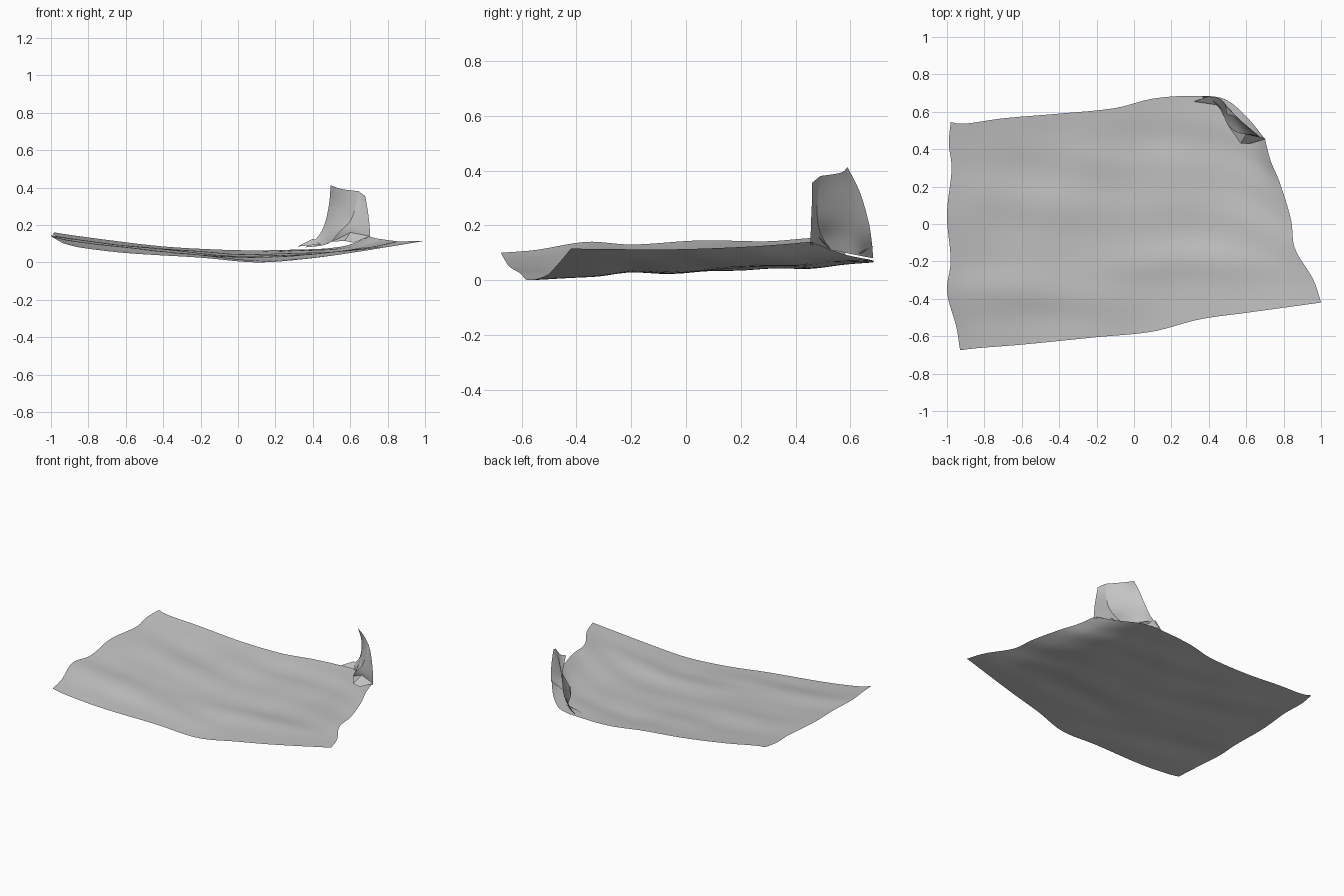
import bpy, math
from mathutils import Vector

cube = bpy.data.objects.get("Cube")
if cube:
    bpy.data.objects.remove(cube, do_unlink=True)

paper = bpy.data.materials.new("paper grey")
paper.use_nodes = True
colour = (0.55, 0.55, 0.55, 1)
paper.diffuse_color = colour
paper.node_tree.nodes["Principled BSDF"].inputs["Base Color"].default_value = colour


def curve(points, t):
    """Smooth curve through the points, t from 0 to 1, evenly paced by length."""
    p = [Vector(q) for q in points]
    lengths = [(b - a).length for a, b in zip(p, p[1:])]
    left = t * sum(lengths)
    i = 0
    while i < len(lengths) - 1 and left > lengths[i]:
        left -= lengths[i]
        i += 1
    s = min(left / lengths[i], 1)
    a, b = p[i], p[i + 1]
    before = p[i - 1] if i else a * 2 - b
    after = p[i + 2] if i + 2 < len(p) else b * 2 - a
    ta = (b - before) * (lengths[i] / ((b - a).length + (a - before).length))
    tb = (after - a) * (lengths[i] / ((b - a).length + (after - b).length))
    return (a * (2*s**3 - 3*s*s + 1) + ta * (s**3 - 2*s*s + s)
            + b * (3*s*s - 2*s**3) + tb * (s**3 - s*s))


def add_mesh(name, verts, faces):
    mesh = bpy.data.meshes.new(name)
    mesh.from_pydata(verts, [], faces)
    mesh.materials.append(paper)
    obj = bpy.data.objects.new(name, mesh)
    bpy.context.collection.objects.link(obj)
    bpy.ops.object.select_all(action="DESELECT")
    obj.select_set(True)
    bpy.context.view_layer.objects.active = obj
    bpy.ops.object.shade_smooth_by_angle(angle=math.radians(35))
    return obj


def add_patch(name, surface, nu, nv):
    verts = [surface(i / nu, j / nv) for j in range(nv + 1) for i in range(nu + 1)]
    w = nu + 1
    faces = [(j*w + i, j*w + i + 1, j*w + w + i + 1, j*w + w + i)
             for j in range(nv) for i in range(nu)]
    return add_mesh(name, verts, faces)


# Four wavy borders of the sagging sheet
front = [(-.93, -.675, .10), (-.85, -.665, .08), (-.6, -.645, .05), (-.2, -.605, .025),
         (.1, -.575, 0), (.35, -.51, .017), (.6, -.475, .05), (1, -.42, .115)]
back = [(-.98, .545, .16), (-.92, .535, .15), (-.7, .565, .12), (-.4, .59, .085),
        (-.1, .62, .068), (.1, .67, .064), (.3, .685, .068), (.48, .67, .075),
        (.6, .575, .095), (.7, .455, .14)]
left = [(-.93, -.675, .10), (-.95, -.55, .11), (-1, -.36, .14), (-.98, -.2, .13),
        (-1, .05, .145), (-.975, .3, .142), (-.99, .43, .152), (-.98, .545, .16)]
right = [(1, -.42, .115), (.96, -.3, .114), (.86, -.13, .112), (.84, .02, .114),
         (.78, .22, .122), (.73, .34, .13), (.7, .455, .14)]


def sheet_surface(u, v):
    a, b, c, d = [Vector(p) for p in (front[0], front[-1], back[0], back[-1])]
    p = curve(front, u) * (1 - v) + curve(back, u) * v
    p += curve(left, v) * (1 - u) + curve(right, v) * u
    p -= (a * (1 - u) + b * u) * (1 - v) + (c * (1 - u) + d * u) * v
    fade = min(1, 6 * u * (1 - u)) * min(1, 6 * v * (1 - v))
    p.z += .004 * fade * (math.sin(17*u + 5*v) * math.cos(13*v - 3*u)
                          + .6 * math.sin(29*v + 9*u))
    return p


add_patch("sheet", sheet_surface, 48, 36)

# Upright torn corner: curled main panel and a narrow folded strip, sharing a crease
outer_edge = [(.36, .683, .08), (.43, .678, .14), (.465, .667, .21),
              (.488, .635, .32), (.495, .59, .412)]
middle = [(.45, .63, .09), (.49, .6, .16), (.525, .59, .24), (.545, .58, .32), (.55, .567, .393)]
crease = [(.5, .53, .11), (.54, .495, .16), (.6, .48, .22), (.63, .48, .3), (.645, .49, .38)]
strip_edge = [(.705, .455, .13), (.705, .455, .17), (.7, .457, .23), (.69, .46, .3), (.68, .46, .355)]


def panel_surface(u, v):
    return curve([curve(c, v) for c in (outer_edge, middle, crease)], u)


add_patch("corner_panel", panel_surface, 10, 12)
add_patch("corner_strip", lambda u, v: curve(crease, v).lerp(curve(strip_edge, v), u), 3, 12)

# Small crumpled shards at the tear
add_mesh("back_shard", [(.32, .655, .085), (.49, .63, .1), (.4, .683, .125)], [(0, 1, 2)])
add_mesh("front_shard", [(.5, .53, .11), (.57, .43, .115), (.62, .43, .105),
                         (.705, .455, .14), (.6, .482, .16)],
         [(0, 1, 4), (1, 2, 4), (2, 3, 4)])
